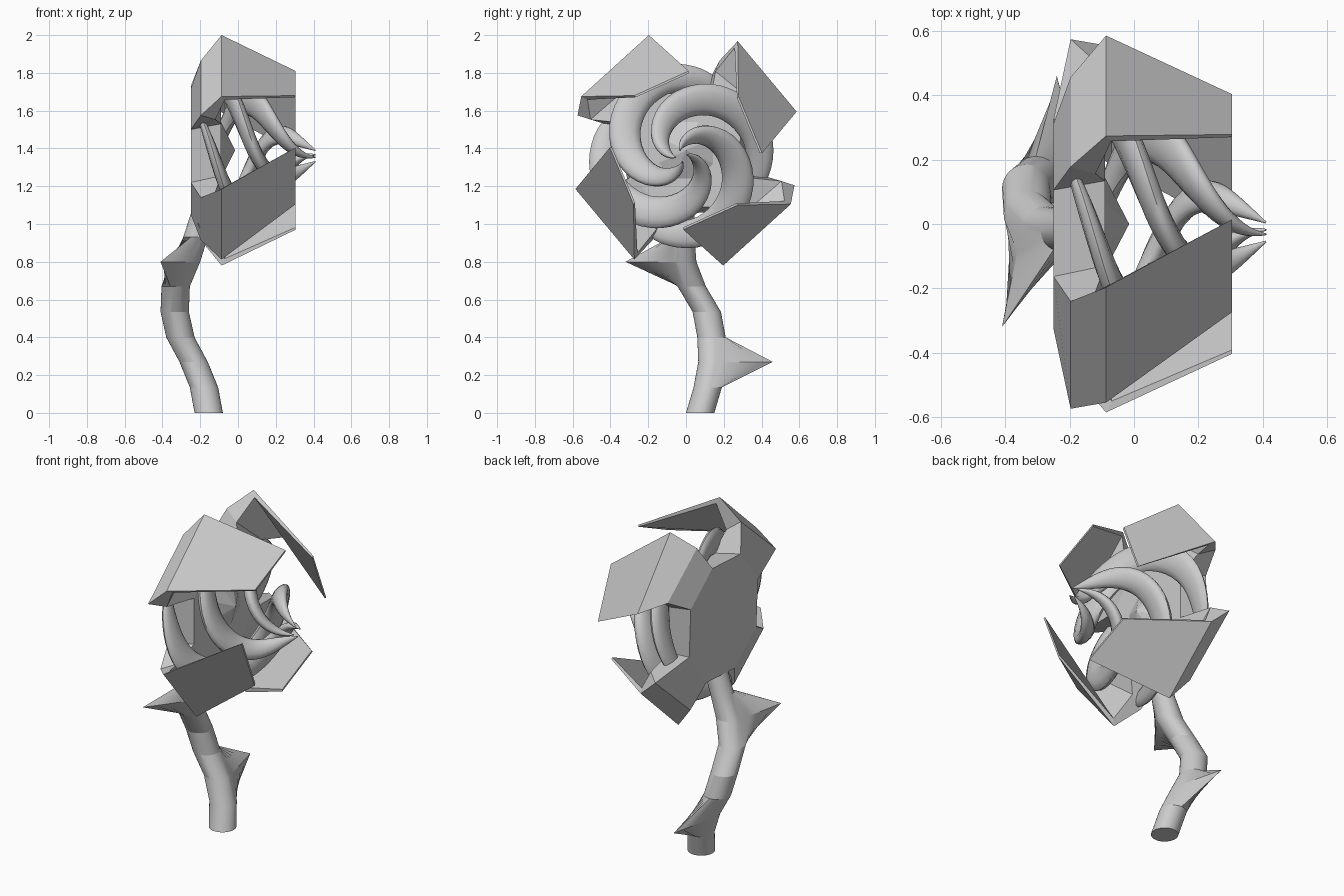
import bpy, bmesh, math
from mathutils import Vector

if "Cube" in bpy.data.objects:
    bpy.data.objects.remove(bpy.data.objects["Cube"])

CZ = 1.39  # height of the flower's axis, which points along +x


def make(name, rings, smooth=0, cap_start=True, cap_end=True):
    """Skin a list of equal-length vertex rings into a mesh object."""
    bm = bmesh.new()
    vs = [[bm.verts.new(p) for p in r] for r in rings]
    n = len(rings[0])
    for a, b in zip(vs, vs[1:]):
        for i in range(n):
            j = (i + 1) % n
            bm.faces.new((a[i], a[j], b[j], b[i]))
    if cap_start:
        bm.faces.new(vs[0])
    if cap_end:
        bm.faces.new(vs[-1])
    bmesh.ops.remove_doubles(bm, verts=bm.verts, dist=1e-5)
    bmesh.ops.recalc_face_normals(bm, faces=bm.faces)
    me = bpy.data.meshes.new(name)
    bm.to_mesh(me)
    bm.free()
    ob = bpy.data.objects.new(name, me)
    bpy.context.collection.objects.link(ob)
    if smooth:
        bpy.context.view_layer.objects.active = ob
        ob.select_set(True)
        bpy.ops.object.shade_smooth_by_angle(angle=math.radians(smooth))
        ob.select_set(False)
    return ob


def turn(p, k):
    """Quarter turns about the flower axis, then lift to the head height."""
    x, y, z = p
    for _ in range(k):
        y, z = -z, y
    return Vector((x, y * 0.96, z + CZ))


def inner(p, x, s):
    return (x, p[1] * s, p[2] * s)


# Head core: eight-sided block with a low point in the middle
back = [(-0.25, -0.17, 0.325), (-0.25, -0.34, 0.11)]
front = [(-0.09, -0.135, 0.30), (-0.09, -0.30, 0.14)]
ring_b = [turn(p, k) for k in range(4) for p in back]
ring_f = [turn(p, k) for k in range(4) for p in front]
ring_m = [turn(inner(p, -0.09, 0.5), k) for k in range(4) for p in front]
make("head_core", [ring_b, ring_f, ring_m, [Vector((-0.015, 0, CZ))] * 8], cap_end=False)

# Four angular petals, bent forward and tapering to a thin edge
bend = [(-0.087, -0.205, 0.61), (-0.087, -0.578, 0.285)]
tip = [(0.305, 0.015, 0.42), (0.305, -0.285, 0.29)]
for k in range(4):
    reach = -0.475 if k % 2 else -0.598  # top right and bottom left have a shorter heel
    heel = [(-0.197, -0.25, 0.475), (-0.197, reach, 0.185)]
    petal = [
        back + front[::-1],
        heel + [inner(p, -0.12, 0.88) for p in heel[::-1]],
        bend + [inner(p, -0.07, 0.94) for p in bend[::-1]],
        tip + [inner(p, 0.305, 0.97) for p in tip[::-1]],
    ]
    make(f"petal_{k + 1}", [[turn(p, k) for p in r] for r in petal])


# Four spiral tendrils: (degrees turned, radius from axis, x, half width, half depth)
KEYS = [(-8, 0.405, -0.20, 0.03, 0.012), (10, 0.415, -0.155, 0.06, 0.025),
        (40, 0.41, -0.08, 0.08, 0.034), (75, 0.355, 0.01, 0.085, 0.038),
        (110, 0.275, 0.095, 0.08, 0.038), (150, 0.175, 0.20, 0.06, 0.034),
        (185, 0.09, 0.305, 0.034, 0.024), (215, 0.03, 0.41, 0.003, 0.003)]


def sample(t):
    """Smooth interpolation through the tendril keys."""
    i = min(int(t), len(KEYS) - 2)
    f = t - i
    q = [KEYS[max(0, min(len(KEYS) - 1, i + d))] for d in (-1, 0, 1, 2)]
    return [0.5 * (2 * b + (c - a) * f + (2 * a - 5 * b + 4 * c - d) * f * f
                   + (3 * b - a - 3 * c + d) * f ** 3) for a, b, c, d in zip(*q)]


def centre(t, base):
    ang, r, x, w, h = sample(t)
    a = math.radians(base + ang)
    return Vector((x, r * math.cos(a) - 0.025, CZ - 0.03 + r * math.sin(a))), a, w, h


for k in range(4):
    rings = []
    steps, last = 36, len(KEYS) - 1
    for s in range(steps + 1):
        t = last * s / steps
        c, a, w, h = centre(t, 68 + 90 * k)
        tan = (centre(min(t + 0.05, last), 68 + 90 * k)[0]
               - centre(max(t - 0.05, 0), 68 + 90 * k)[0]).normalized()
        out = Vector((0, math.cos(a), math.sin(a)))
        n = (out - tan * out.dot(tan)).normalized()
        b = tan.cross(n)
        rings.append([c + n * w * math.cos(u) + b * h * math.sin(u)
                      for u in (math.tau * i / 12 for i in range(12))])
    make(f"tendril_{k + 1}", rings, smooth=60)

# Bent stem; two of its rings are drawn out into thorns
PATH = [(-0.155, 0.075, 0.0), (-0.18, 0.115, 0.135), (-0.235, 0.14, 0.27),
        (-0.305, 0.135, 0.40), (-0.335, 0.11, 0.535), (-0.33, 0.03, 0.67),
        (-0.275, -0.02, 0.80), (-0.225, -0.02, 0.93), (-0.18, -0.02, 1.07)]
THORNS = {2: (-0.24, 0.46), 6: (-0.41, -0.32)}
SIDES = 32
rings = []
for i, (x, y, z) in enumerate(PATH):
    r = 0.075 if i < 7 else 0.065
    to = Vector(THORNS.get(i, (x + 1, y))) - Vector((x, y))
    d = to.normalized()
    ring = []
    for j in range(SIDES):
        c, s = math.cos(math.tau * j / SIDES), math.sin(math.tau * j / SIDES)
        o = c * r
        if i in THORNS and c > 0:
            o = (1 - abs(s)) * to.length  # straight-sided teardrop
        ring.append(Vector((x + d.x * o - d.y * s * r, y + d.y * o + d.x * s * r, z)))
    # start every ring at the same heading so the skin does not twist
    start = round(-math.atan2(d.y, d.x) / math.tau * SIDES) % SIDES
    rings.append(ring[start:] + ring[:start])
make("stem", rings, smooth=12.5)
